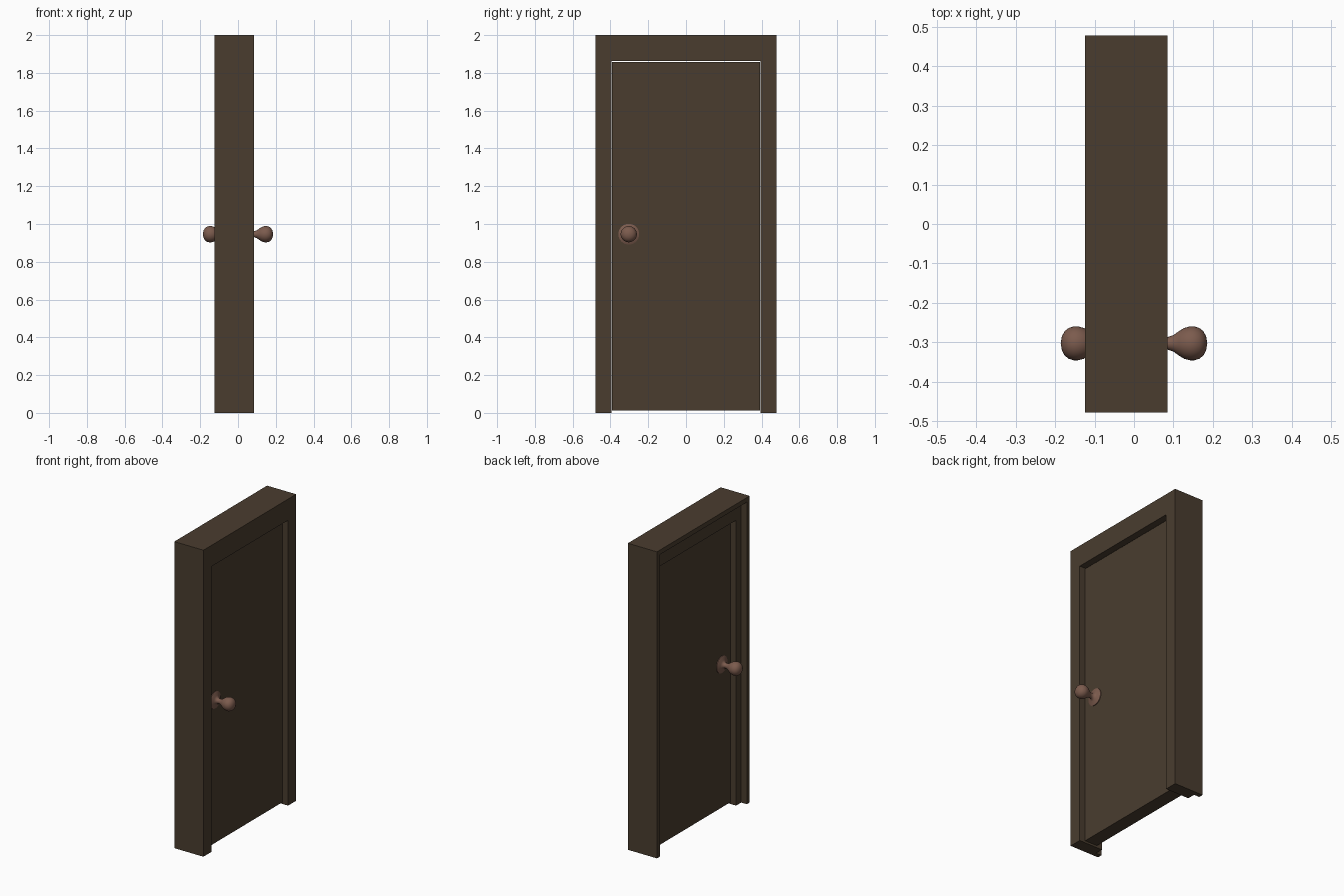
import bpy, bmesh, math
from mathutils import Matrix, Vector

cube = bpy.data.objects.get("Cube")
if cube:
    bpy.data.objects.remove(cube, do_unlink=True)


def make_material(name, color):
    mat = bpy.data.materials.new(name)
    mat.use_nodes = True
    mat.diffuse_color = color
    mat.node_tree.nodes["Principled BSDF"].inputs["Base Color"].default_value = color
    return mat


wood = make_material("dark wood", (0.068, 0.046, 0.028, 1))
copper = make_material("brown metal", (0.2, 0.105, 0.075, 1))


def make_object(name, bm, mat):
    bmesh.ops.recalc_face_normals(bm, faces=bm.faces)
    mesh = bpy.data.meshes.new(name)
    bm.to_mesh(mesh)
    bm.free()
    mesh.materials.append(mat)
    obj = bpy.data.objects.new(name, mesh)
    bpy.context.collection.objects.link(obj)
    return obj


# Frame: stepped section swept up one jamb, across the head and down the other
HALF, TOP = 0.478, 2.0
# side inset, head inset, x
section = [(0, 0, -0.125), (0.03, 0.03, -0.125), (0.03, 0.03, -0.085),
           (0.083, 0.138, -0.085), (0.083, 0.138, 0.085), (0, 0, 0.085)]
bm = bmesh.new()
rings = []
for side, is_top in ((-1, 0), (-1, 1), (1, 1), (1, 0)):
    rings.append([bm.verts.new((x, side * (HALF - inset), is_top * (TOP - head)))
                  for inset, head, x in section])
for a, b in zip(rings, rings[1:]):
    for i in range(len(section)):
        j = (i + 1) % len(section)
        bm.faces.new((a[i], a[j], b[j], b[i]))
bm.faces.new(rings[0])
bm.faces.new(rings[-1])
make_object("door_frame", bm, wood)

# Door slab with a small clearance all round
bm = bmesh.new()
bmesh.ops.create_cube(bm, size=1)
low, high = 0.012, 1.857
bmesh.ops.scale(bm, vec=(0.09, 0.786, high - low), verts=bm.verts)
bmesh.ops.translate(bm, vec=(0, 0, (low + high) / 2), verts=bm.verts)
make_object("door_panel", bm, wood)

# Knobs: rose, neck and ball as one turned profile (radius, distance from door centre)
profile = [(0, 0.044), (0.055, 0.044), (0.055, 0.049), (0.045, 0.054), (0.03, 0.058),
           (0.02, 0.064), (0.016, 0.074), (0.016, 0.086), (0.021, 0.1), (0.031, 0.114),
           (0.039, 0.127), (0.043, 0.142), (0.043, 0.153), (0.039, 0.166),
           (0.031, 0.176), (0.018, 0.183), (0, 0.186)]
for name, direction in (("left_knob", 1), ("right_knob", -1)):
    bm = bmesh.new()
    verts = [bm.verts.new((direction * x, r, 0)) for r, x in profile]
    edges = [bm.edges.new(pair) for pair in zip(verts, verts[1:])]
    bmesh.ops.spin(bm, geom=verts + edges, cent=(0, 0, 0), axis=(1, 0, 0),
                   angle=math.tau, steps=32, use_duplicate=False)
    bmesh.ops.remove_doubles(bm, verts=bm.verts, dist=0.0001)
    bmesh.ops.translate(bm, vec=(0, -0.303, 0.946), verts=bm.verts)
    knob = make_object(name, bm, copper)
    bpy.ops.object.select_all(action="DESELECT")
    knob.select_set(True)
    bpy.context.view_layer.objects.active = knob
    bpy.ops.object.shade_smooth_by_angle(angle=math.radians(40))
